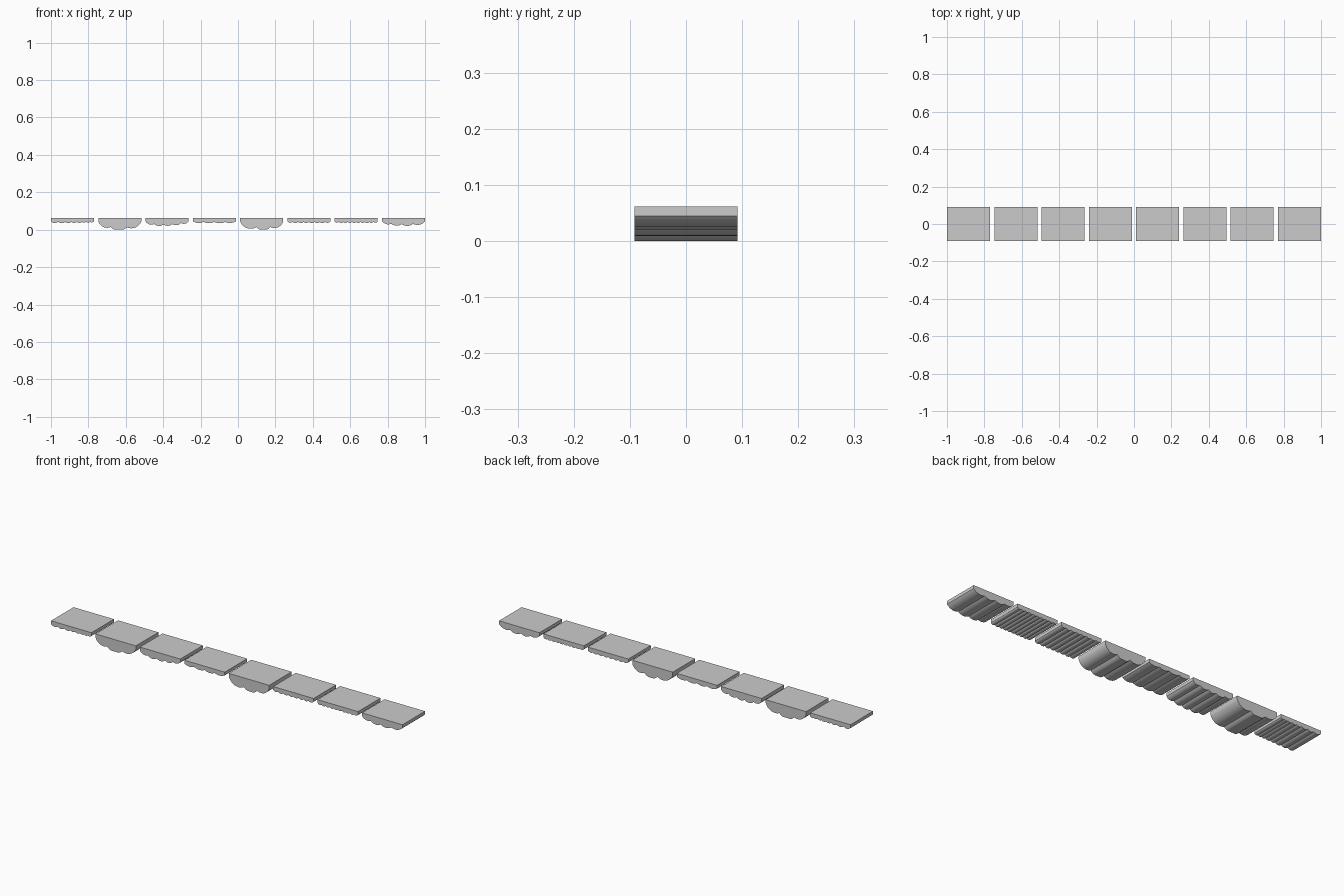
import bpy, math
from mathutils import Vector

if "Cube" in bpy.data.objects:
    bpy.data.objects.remove(bpy.data.objects["Cube"])

TOP, HALF_DEPTH, WIDTH = 0.0615, 0.0915, 0.23
PITCH = (2 - WIDTH) / 7
STEPS = 12

# Per panel: cusp points (fraction of width, z) and bulge of each scallop relative to its chord
PANELS = [
    ([(0, .045), (.17, .042), (.33, .042), (.48, .042), (.60, .042), (.72, .042), (.82, .042), (.91, .042), (1, .045)], .2),
    ([(0, .045), (.29, .014), (.66, .013), (1, .045)], .22),
    ([(0, .045), (.2, .031), (.42, .029), (.62, .031), (.82, .036), (1, .045)], .2),
    ([(0, .045), (.25, .042), (.5, .042), (.75, .042), (1, .045)], .13),
    ([(0, .045), (.38, .014), (.70, .015), (1, .045)], .24),
    ([(0, .045)] + [(i / 8, .042) for i in range(1, 8)] + [(1, .045)], .22),
    ([(0, .045)] + [(i / 10, .042) for i in range(1, 10)] + [(1, .045)], .25),
    ([(0, .045), (.22, .032), (.46, .03), (.72, .031), (1, .045)], .17),
]


def arc(a, b, bulge):
    """Circular arc from a to b that sags downward."""
    a, b = Vector(a), Vector(b)
    chord = b - a
    half = 2 * math.atan(2 * bulge)
    radius = chord.length / (2 * math.sin(half))
    down = Vector((chord.y, -chord.x)).normalized()
    along = chord.normalized()
    centre = (a + b) / 2 - down * radius * math.cos(half)
    pts = []
    for i in range(STEPS):
        t = -half + 2 * half * i / STEPS
        pts.append(centre + along * radius * math.sin(t) + down * radius * math.cos(t))
    return pts


def scalloped_panel(index, cusps, bulge):
    x0 = -1 + index * PITCH
    pts = [(x0 + f * WIDTH, z) for f, z in cusps]
    outline = []
    for a, b in zip(pts, pts[1:]):
        outline += arc(a, b, bulge)
    outline = [(min(max(p[0], x0), x0 + WIDTH), max(p[1], 0)) for p in outline]
    outline += [pts[-1], (x0 + WIDTH, TOP), (x0, TOP)]
    n = len(outline)
    verts = [(x, y, z) for y in (-HALF_DEPTH, HALF_DEPTH) for x, z in outline]
    faces = [list(range(n)), list(range(2 * n - 1, n - 1, -1))]
    faces += [[i, i + n, (i + 1) % n + n, (i + 1) % n] for i in range(n)]
    mesh = bpy.data.meshes.new("scalloped_panel")
    mesh.from_pydata(verts, [], faces)
    obj = bpy.data.objects.new(f"scalloped_panel_{index + 1}", mesh)
    bpy.context.collection.objects.link(obj)
    bpy.context.view_layer.objects.active = obj
    obj.select_set(True)
    bpy.ops.object.shade_smooth_by_angle(angle=math.radians(30))
    obj.select_set(False)


# Row of eight panels
for i, (cusps, bulge) in enumerate(PANELS):
    scalloped_panel(i, cusps, bulge)
